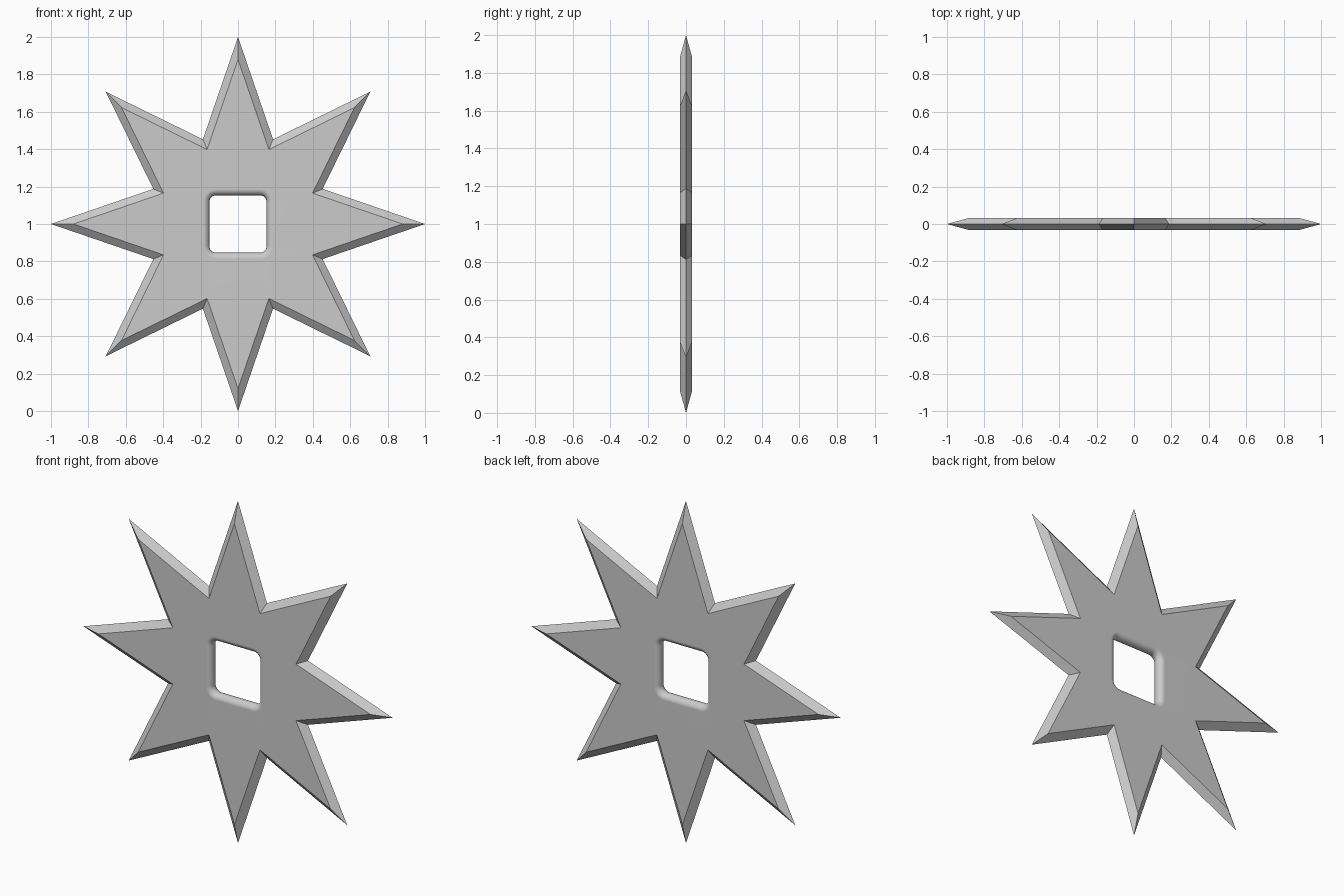
import bpy, bmesh, math

if "Cube" in bpy.data.objects:
    bpy.data.objects.remove(bpy.data.objects["Cube"])

R, INNER, INSET = 1.0, 0.49, 0.88   # tip radius, notch radius, scale of the flat face
T = 0.033                           # half thickness
HOLE, CORNER = 0.153, 0.035         # hole half width and corner radius
FILLET = 0.033                      # rounding of the hole rim
CZ = 1.0

bm = bmesh.new()


def star_ring(scale, y):
    ring = []
    for i in range(16):
        r = (R if i % 2 == 0 else INNER) * scale
        a = i * math.pi / 8
        ring.append(bm.verts.new((r * math.sin(a), y, CZ + r * math.cos(a))))
    return ring


def hole_ring(grow, y, seg=6):
    # rounded square, grown outward by the rim rounding
    ring, c, r = [], HOLE - CORNER, CORNER + grow
    for q in range(4):
        mid = (q + 0.5) * math.pi / 2
        cx = math.copysign(c, math.sin(mid))
        cz = math.copysign(c, math.cos(mid))
        for k in range(seg + 1):
            a = (q + k / seg) * math.pi / 2
            ring.append(bm.verts.new((cx + r * math.sin(a), y, CZ + cz + r * math.cos(a))))
    return ring


def skin(a, b):
    n = len(a)
    for i in range(n):
        j = (i + 1) % n
        bm.faces.new((a[i], a[j], b[j], b[i]))


def loop_edges(ring):
    found = []
    for i, v in enumerate(ring):
        w = ring[(i + 1) % len(ring)]
        found.append(bm.edges.get((v, w)))
    return found


# sharpened outer blades
front, middle, back = star_ring(INSET, -T), star_ring(1, 0), star_ring(INSET, T)
skin(front, middle)
skin(middle, back)

# rounded rim of the square hole
STEPS = 12
rim = []
for s in range(STEPS + 1):
    t = math.pi * s / STEPS
    rim.append(hole_ring(FILLET * (1 - math.sin(t)), -T * math.cos(t)))
for a, b in zip(rim, rim[1:]):
    skin(a, b)

# flat front and back faces
for outer, inner in ((front, rim[0]), (back, rim[-1])):
    bmesh.ops.triangle_fill(bm, use_beauty=True, use_dissolve=False,
                            edges=loop_edges(outer) + loop_edges(inner))

bmesh.ops.recalc_face_normals(bm, faces=bm.faces)
mesh = bpy.data.meshes.new("throwing_star")
bm.to_mesh(mesh)
bm.free()
star = bpy.data.objects.new("throwing_star", mesh)
bpy.context.collection.objects.link(star)

# sharp blades, smooth rim
bpy.context.view_layer.objects.active = star
star.select_set(True)
bpy.ops.object.shade_smooth_by_angle(angle=math.radians(25))
weighted = star.modifiers.new("flat_face_normals", 'WEIGHTED_NORMAL')
weighted.keep_sharp = True
